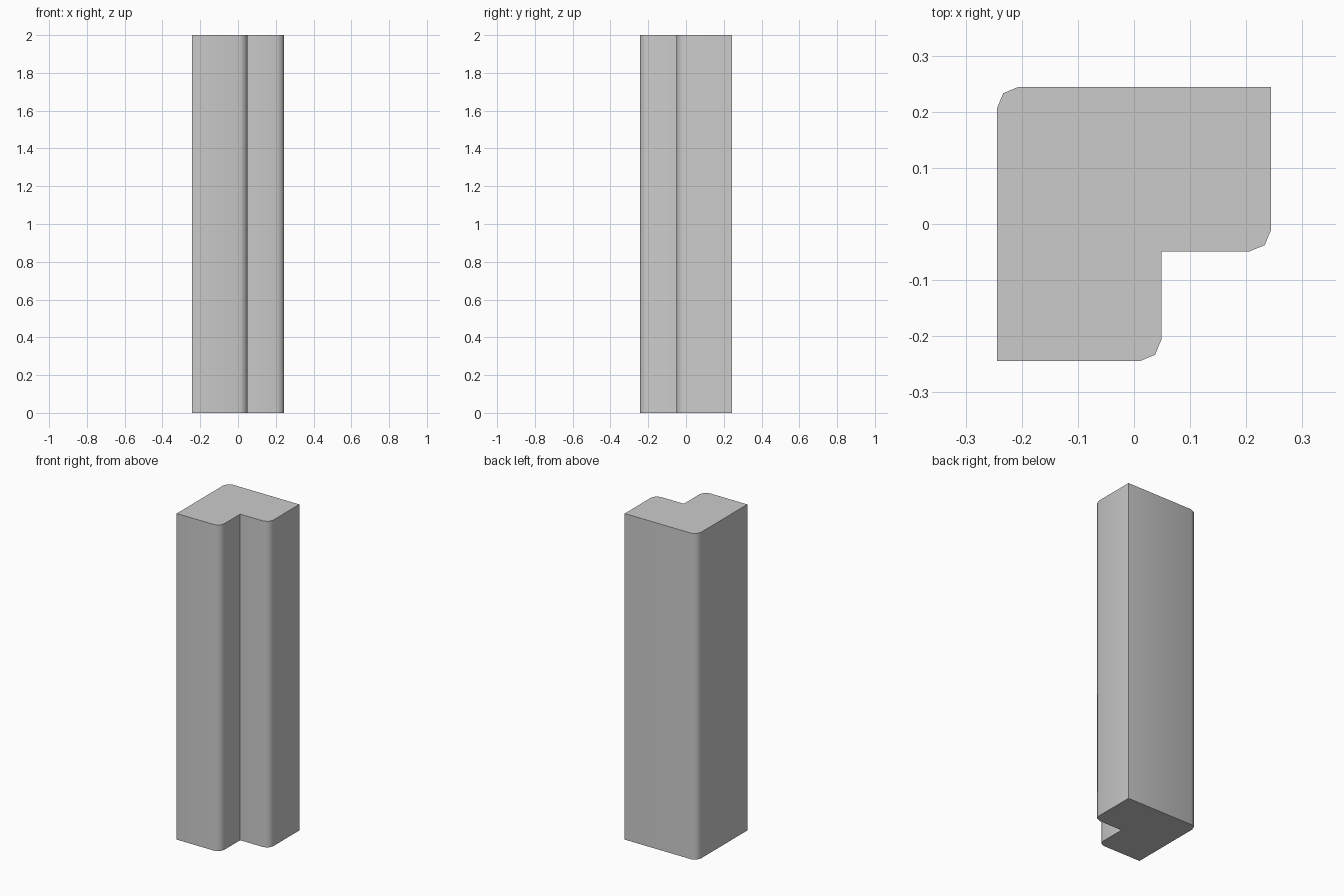
import bpy, bmesh
from math import sin, cos, radians

if "Cube" in bpy.data.objects:
    bpy.data.objects.remove(bpy.data.objects["Cube"])

H, OUT, INN, R = 2.0, 0.2445, 0.049, 0.039  # height, outer half size, notch corner, corner radius


def rounded(cx, cy, start):
    # two-segment rounded corner, counter-clockwise
    return [(cx + R * cos(radians(start + a)), cy + R * sin(radians(start + a)))
            for a in (0, 45, 90)]


# L-shaped profile, counter-clockwise
profile = [(-OUT, -OUT)]
profile += rounded(INN - R, -OUT + R, -90)
profile += [(INN, -INN)]
profile += rounded(OUT - R, -INN + R, -90)
profile += [(OUT, OUT)]
profile += rounded(-OUT + R, OUT - R, 90)

# Extrude the profile into the post
bm = bmesh.new()
face = bm.faces.new([bm.verts.new((x, y, 0)) for x, y in profile])
ext = bmesh.ops.extrude_face_region(bm, geom=[face], use_keep_orig=True)
top = [v for v in ext["geom"] if isinstance(v, bmesh.types.BMVert)]
bmesh.ops.translate(bm, verts=top, vec=(0, 0, H))
bmesh.ops.recalc_face_normals(bm, faces=bm.faces)

mesh = bpy.data.meshes.new("corner_post")
bm.to_mesh(mesh)
bm.free()
post = bpy.data.objects.new("corner_post", mesh)
bpy.context.collection.objects.link(post)

# Smooth the rounded corners, keep square edges sharp
bpy.context.view_layer.objects.active = post
post.select_set(True)
bpy.ops.object.shade_smooth_by_angle(angle=radians(50))
